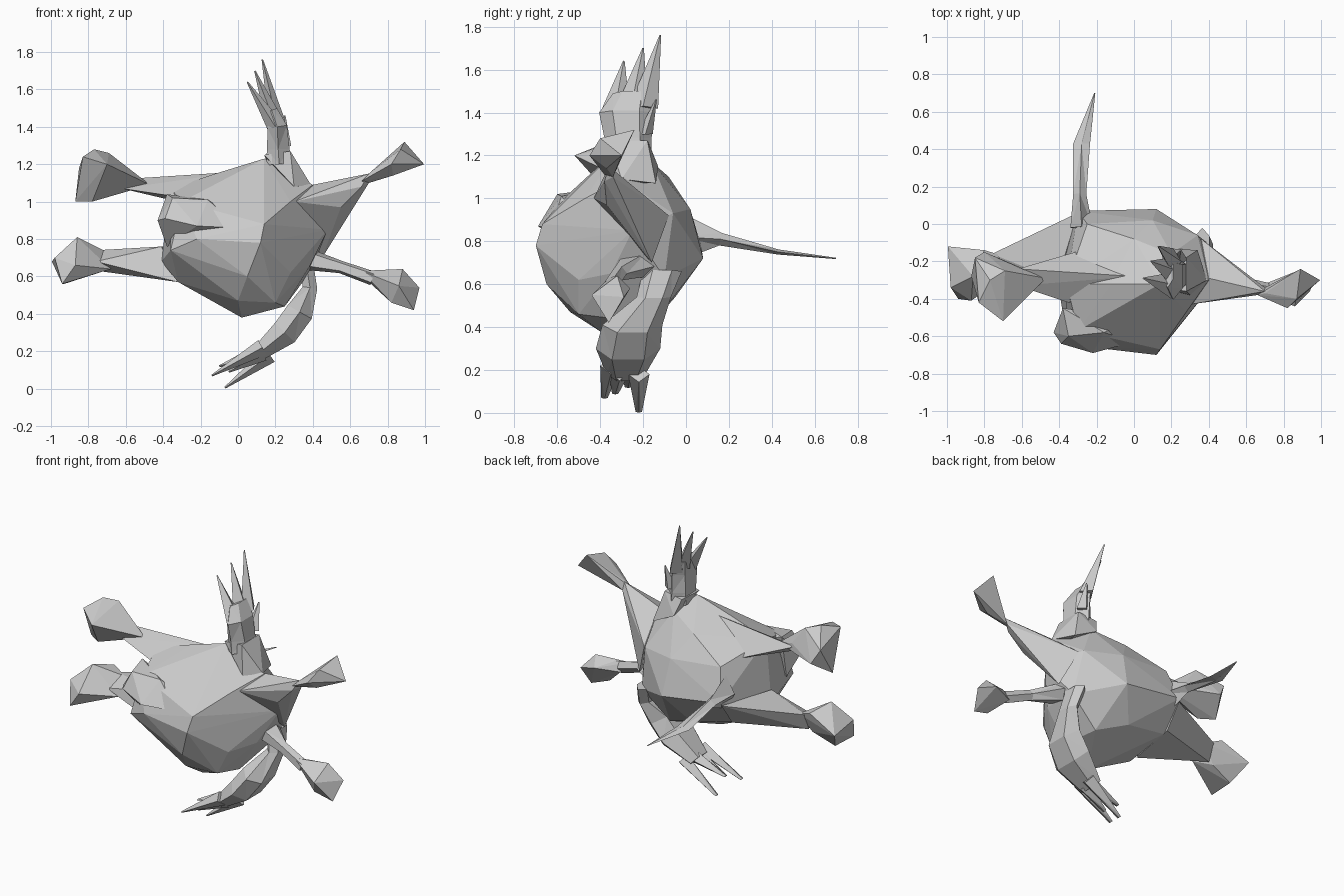
import bpy, bmesh, math
from mathutils import Vector


def finish(bm, name):
    bmesh.ops.recalc_face_normals(bm, faces=bm.faces)
    mesh = bpy.data.meshes.new(name)
    bm.to_mesh(mesh)
    bm.free()
    obj = bpy.data.objects.new(name, mesh)
    bpy.context.collection.objects.link(obj)
    return obj


def hull(name, points):
    """Faceted solid wrapped round a few corner points."""
    bm = bmesh.new()
    for p in points:
        bm.verts.new(p)
    res = bmesh.ops.convex_hull(bm, input=bm.verts)
    loose = {g for g in res["geom_interior"] if isinstance(g, bmesh.types.BMVert)}
    bmesh.ops.delete(bm, geom=list(loose), context="VERTS")
    return finish(bm, name)


def limb(name, stations, side=(0, 1, 0), sides=5):
    """Loft through (x, y, z, half width along side, half thickness)."""
    bm = bmesh.new()
    side = Vector(side)
    pts = [Vector(s[:3]) for s in stations]
    rings = []
    for i, s in enumerate(stations):
        tangent = pts[min(i + 1, len(pts) - 1)] - pts[max(i - 1, 0)]
        up = tangent.cross(side).normalized()
        ring = []
        for k in range(sides):
            a = 2 * math.pi * k / sides
            ring.append(bm.verts.new(pts[i] + side * s[3] * math.cos(a) + up * s[4] * math.sin(a)))
        rings.append(ring)
    for a, b in zip(rings, rings[1:]):
        for k in range(sides):
            n = (k + 1) % sides
            bm.faces.new((a[k], a[n], b[n], b[k]))
    bm.faces.new(rings[0])
    bm.faces.new(rings[-1])
    bmesh.ops.remove_doubles(bm, verts=bm.verts, dist=0.002)
    bmesh.ops.triangulate(bm, faces=bm.faces)
    return finish(bm, name)


# Body
hull("body", [
    (0.12, -0.70, 0.78), (-0.22, -0.66, 0.80), (-0.36, -0.60, 0.74), (0.14, -0.67, 0.88),
    (0.05, -0.65, 0.60), (0.28, -0.50, 0.62), (0.20, -0.50, 0.46), (0.00, -0.54, 0.47),
    (0.02, -0.40, 0.38), (0.25, -0.34, 0.44), (-0.32, -0.42, 0.57), (0.38, -0.35, 0.65),
    (0.28, -0.47, 1.00), (0.48, -0.25, 0.85), (0.40, -0.30, 1.09), (0.39, -0.10, 0.63),
    (0.34, -0.06, 0.93), (0.14, -0.32, 1.23), (0.20, -0.16, 1.17), (-0.12, -0.32, 1.15),
    (-0.36, -0.32, 1.07), (-0.30, -0.57, 1.00), (-0.30, 0.07, 0.78), (0.12, 0.08, 0.72),
    (0.10, 0.02, 0.95), (-0.25, 0.00, 0.98), (0.00, -0.08, 1.10), (0.00, -0.05, 0.54),
    (0.20, -0.12, 0.46), (-0.30, -0.08, 0.60), (-0.41, -0.30, 0.68)])
# Brow lump on the front
hull("brow", [
    (-0.43, -0.58, 0.90), (-0.39, -0.64, 0.91), (-0.22, -0.69, 0.87), (-0.35, -0.60, 1.02),
    (-0.38, -0.45, 1.04), (-0.16, -0.58, 1.01), (-0.38, -0.50, 0.76), (0.0, -0.63, 0.86),
    (0.0, -0.5, 0.9)])

# Upper arm, palm and fingers
hull("upper_shoulder", [
    (0.14, -0.34, 1.25), (0.39, -0.30, 1.09), (0.28, -0.36, 1.27), (0.28, -0.18, 1.27),
    (0.15, -0.17, 1.25), (0.34, -0.14, 1.07), (0.18, -0.13, 1.15), (0.30, -0.38, 1.08)])
limb("upper_hand", [
    (0.22, -0.27, 1.20, 0.11, 0.08), (0.215, -0.27, 1.28, 0.11, 0.07),
    (0.21, -0.28, 1.40, 0.125, 0.06), (0.18, -0.25, 1.49, 0.09, 0.035)], sides=6)
for i, (base, tip, width) in enumerate([
        ((0.20, -0.33, 1.40), (0.05, -0.29, 1.64), 0.07),
        ((0.19, -0.25, 1.44), (0.09, -0.20, 1.70), 0.07),
        ((0.21, -0.20, 1.42), (0.13, -0.12, 1.76), 0.07),
        ((0.24, -0.19, 1.30), (0.25, -0.14, 1.46), 0.035)]):
    limb(f"upper_finger_{i + 1}", [(*base, width, 0.045), (*tip, 0.004, 0.004)], sides=4)

# Lower arm, palm and fingers
limb("lower_hand", [
    (0.365, -0.11, 0.66, 0.09, 0.045), (0.385, -0.15, 0.54, 0.08, 0.045),
    (0.33, -0.25, 0.41, 0.14, 0.085), (0.25, -0.27, 0.30, 0.15, 0.085),
    (0.10, -0.28, 0.18, 0.09, 0.045)], sides=6)
for i, (base, tip) in enumerate([
        ((0.13, -0.35, 0.22), (-0.14, -0.38, 0.07)),
        ((0.13, -0.31, 0.19), (-0.05, -0.33, 0.09)),
        ((0.13, -0.26, 0.20), (-0.10, -0.27, 0.12)),
        ((0.17, -0.22, 0.18), (-0.07, -0.22, 0.005))]):
    limb(f"lower_finger_{i + 1}", [(*base, 0.05, 0.045), (*tip, 0.015, 0.005)], sides=4)

# Four legs, each with a flared foot
hull("upper_right_leg", [
    (0.36, -0.08, 0.92), (0.45, -0.16, 0.70), (0.49, -0.24, 0.83), (0.40, -0.29, 1.09),
    (0.30, -0.43, 1.00), (0.60, -0.30, 1.08), (0.70, -0.36, 1.15), (0.70, -0.34, 1.10),
    (0.66, -0.38, 1.08), (0.55, -0.37, 0.97)])
hull("upper_right_foot", [
    (0.66, -0.38, 1.11), (0.70, -0.34, 1.10), (0.70, -0.37, 1.15), (0.82, -0.45, 1.20),
    (0.83, -0.37, 1.14), (0.89, -0.24, 1.32), (0.995, -0.30, 1.20), (0.87, -0.40, 1.28)])
limb("lower_right_leg", [
    (0.38, -0.22, 0.69, 0.10, 0.06), (0.55, -0.31, 0.65, 0.035, 0.035),
    (0.72, -0.35, 0.59, 0.035, 0.04)])
hull("lower_right_foot", [
    (0.66, -0.36, 0.63), (0.70, -0.32, 0.57), (0.74, -0.33, 0.63), (0.88, -0.32, 0.64),
    (0.97, -0.29, 0.54), (0.94, -0.36, 0.42), (0.82, -0.38, 0.46), (0.86, -0.44, 0.55),
    (0.85, -0.26, 0.58)])
hull("upper_left_leg", [
    (0.0, -0.28, 1.16), (-0.45, -0.25, 1.11), (-0.62, -0.24, 1.12), (-0.45, -0.35, 1.06),
    (-0.35, -0.42, 1.03), (-0.62, -0.33, 1.07), (-0.28, -0.14, 0.99)])
hull("upper_left_foot", [
    (-0.47, -0.29, 1.09), (-0.60, -0.24, 1.14), (-0.60, -0.35, 1.10), (-0.70, -0.52, 1.20),
    (-0.77, -0.30, 1.28), (-0.69, -0.25, 1.26), (-0.83, -0.42, 1.24), (-0.85, -0.18, 1.18),
    (-0.87, -0.28, 1.00), (-0.78, -0.34, 1.00), (-0.80, -0.15, 1.09)])
hull("lower_left_leg", [
    (-0.30, 0.06, 0.76), (-0.30, -0.05, 0.61), (-0.76, -0.16, 0.74), (-0.75, -0.20, 0.63),
    (-0.76, -0.28, 0.68), (-0.41, -0.30, 0.76), (-0.32, -0.36, 0.57), (-0.60, -0.26, 0.62)])
hull("lower_left_foot", [
    (-0.68, -0.27, 0.64), (-0.70, -0.17, 0.73), (-0.80, -0.14, 0.77), (-0.86, -0.28, 0.81),
    (-0.995, -0.12, 0.68), (-0.98, -0.34, 0.70), (-0.94, -0.40, 0.56), (-0.87, -0.41, 0.66),
    (-0.78, -0.20, 0.62), (-0.93, -0.22, 0.56)])

# Tail
limb("tail", [
    (-0.28, -0.02, 0.82, 0.06, 0.11), (-0.29, 0.16, 0.81, 0.035, 0.03),
    (-0.28, 0.43, 0.75, 0.045, 0.012), (-0.21, 0.70, 0.72, 0.003, 0.003)],
    side=(1, 0, 0), sides=4)
